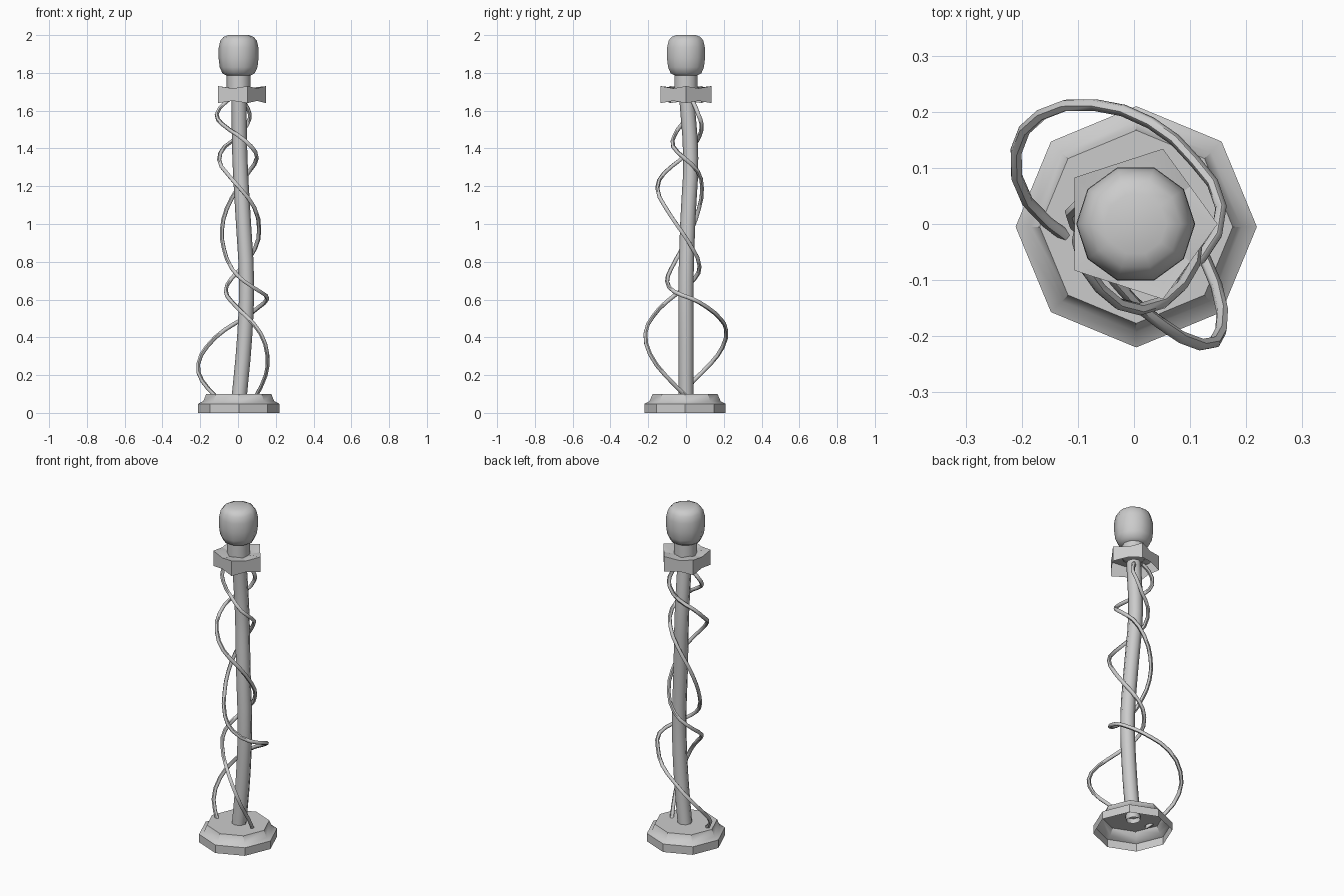
import bpy
import bmesh
from math import sin, cos, pi, radians

if "Cube" in bpy.data.objects:
    bpy.data.objects.remove(bpy.data.objects["Cube"])


def mesh_object(name, bm, angle):
    bmesh.ops.recalc_face_normals(bm, faces=bm.faces)
    mesh = bpy.data.meshes.new(name)
    bm.to_mesh(mesh)
    bm.free()
    ob = bpy.data.objects.new(name, mesh)
    bpy.context.collection.objects.link(ob)
    smooth(ob, angle)
    return ob


def smooth(ob, angle):
    bpy.ops.object.select_all(action='DESELECT')
    ob.select_set(True)
    bpy.context.view_layer.objects.active = ob
    bpy.ops.object.shade_smooth_by_angle(angle=radians(angle))


def lathe(name, profile, sides, angle, cx=0.0, cy=0.0, dip=0.0):
    """Stack rings from a (radius, z) profile; cap the last ring.
    dip pulls every second point of the rings towards mid height."""
    bm = bmesh.new()
    mid = (profile[0][1] + profile[-1][1]) / 2
    flat = cos(2 * pi / sides) if dip else 1.0
    rings = []
    for r, z in profile:
        ring = []
        for i in range(sides):
            a = 2 * pi * i / sides
            k, zz = r, z
            if dip and i % 2:
                k = r * flat
                zz = z + (dip if z < mid else -dip)
            ring.append(bm.verts.new((cx + k * cos(a), cy + k * sin(a), zz)))
        rings.append(ring)
    for lo, hi in zip(rings, rings[1:]):
        for i in range(sides):
            j = (i + 1) % sides
            bm.faces.new((lo[i], lo[j], hi[j], hi[i]))
    bm.faces.new(rings[-1])
    return mesh_object(name, bm, angle)


def tube(name, points, radius, detail, steps):
    """Round tube along a smooth path, turned into a mesh."""
    cu = bpy.data.curves.new(name, 'CURVE')
    cu.dimensions = '3D'
    cu.bevel_depth = radius
    cu.bevel_resolution = detail
    cu.resolution_u = steps
    sp = cu.splines.new('BEZIER')
    sp.bezier_points.add(len(points) - 1)
    for bp, co in zip(sp.bezier_points, points):
        bp.co = co
        bp.handle_left_type = bp.handle_right_type = 'AUTO'
    ob = bpy.data.objects.new(name, cu)
    bpy.context.collection.objects.link(ob)
    bpy.ops.object.select_all(action='DESELECT')
    ob.select_set(True)
    bpy.context.view_layer.objects.active = ob
    bpy.ops.object.convert(target='MESH')
    smooth(bpy.context.view_layer.objects.active, 60)


# Octagonal foot, hollow underneath
lathe("base", [(0.215, 0), (0.215, 0.048), (0.188, 0.062), (0.172, 0.1)],
      8, 40, 0.004, -0.005)

# Five-sided collar, open underneath, edges dipping between the corners
lathe("collar", [(0.141, 1.64), (0.141, 1.73), (0.07, 1.722)], 10, 20, 0.008, 0, dip=0.012)

# Neck and rounded head
lathe("neck", [(0.063, 1.71), (0.063, 1.81)], 10, 40, 0.003)
lathe("head", [(0.06, 1.785), (0.085, 1.797), (0.1, 1.83), (0.106, 1.88), (0.105, 1.935),
               (0.096, 1.972), (0.08, 1.99), (0.055, 2.0)], 10, 50, 0.003)

# Slightly bent pole
tube("pole", [(0.005, 0, 0.07), (0.035, 0, 0.4), (0.045, 0, 0.7), (0.028, 0.01, 1.02),
              (0.01, 0.025, 1.35), (0.005, 0.003, 1.68)], 0.04, 2, 3)

# Two loose vines winding round the pole
tube("vine_left", [
    (-0.11, -0.03, 0.08), (-0.19, 0.04, 0.17), (-0.21, 0.13, 0.26), (-0.165, 0.195, 0.35),
    (-0.07, 0.212, 0.44), (0.03, 0.18, 0.5), (0.11, 0.11, 0.56), (0.155, 0.03, 0.605),
    (0.12, -0.06, 0.64), (0.035, -0.1, 0.695), (-0.03, -0.08, 0.76), (-0.075, -0.02, 0.87),
    (-0.085, 0.03, 0.97), (-0.06, 0.068, 1.08), (0, 0.085, 1.19), (0.06, 0.062, 1.28),
    (0.1, -0.01, 1.35), (0.07, -0.068, 1.41), (0, -0.06, 1.47), (-0.085, -0.02, 1.53),
    (-0.113, 0.02, 1.58), (-0.07, 0.04, 1.64), (-0.03, 0.035, 1.67)], 0.011, 1, 2)
tube("vine_right", [
    (0.09, 0.01, 0.08), (0.147, -0.11, 0.2), (0.155, -0.19, 0.31), (0.12, -0.215, 0.42),
    (0.045, -0.175, 0.51), (-0.035, -0.1, 0.59), (-0.065, -0.03, 0.645), (-0.035, 0.045, 0.71),
    (0.025, 0.072, 0.775), (0.09, 0.035, 0.87), (0.112, -0.03, 0.97), (0.085, -0.11, 1.09),
    (0.01, -0.152, 1.19), (-0.06, -0.115, 1.27), (-0.1, -0.03, 1.34), (-0.07, 0.035, 1.41),
    (0, 0.07, 1.46), (0.05, 0.082, 1.53), (0.063, 0.065, 1.58), (0.035, 0.04, 1.64),
    (0.02, 0.02, 1.67)], 0.011, 1, 2)
